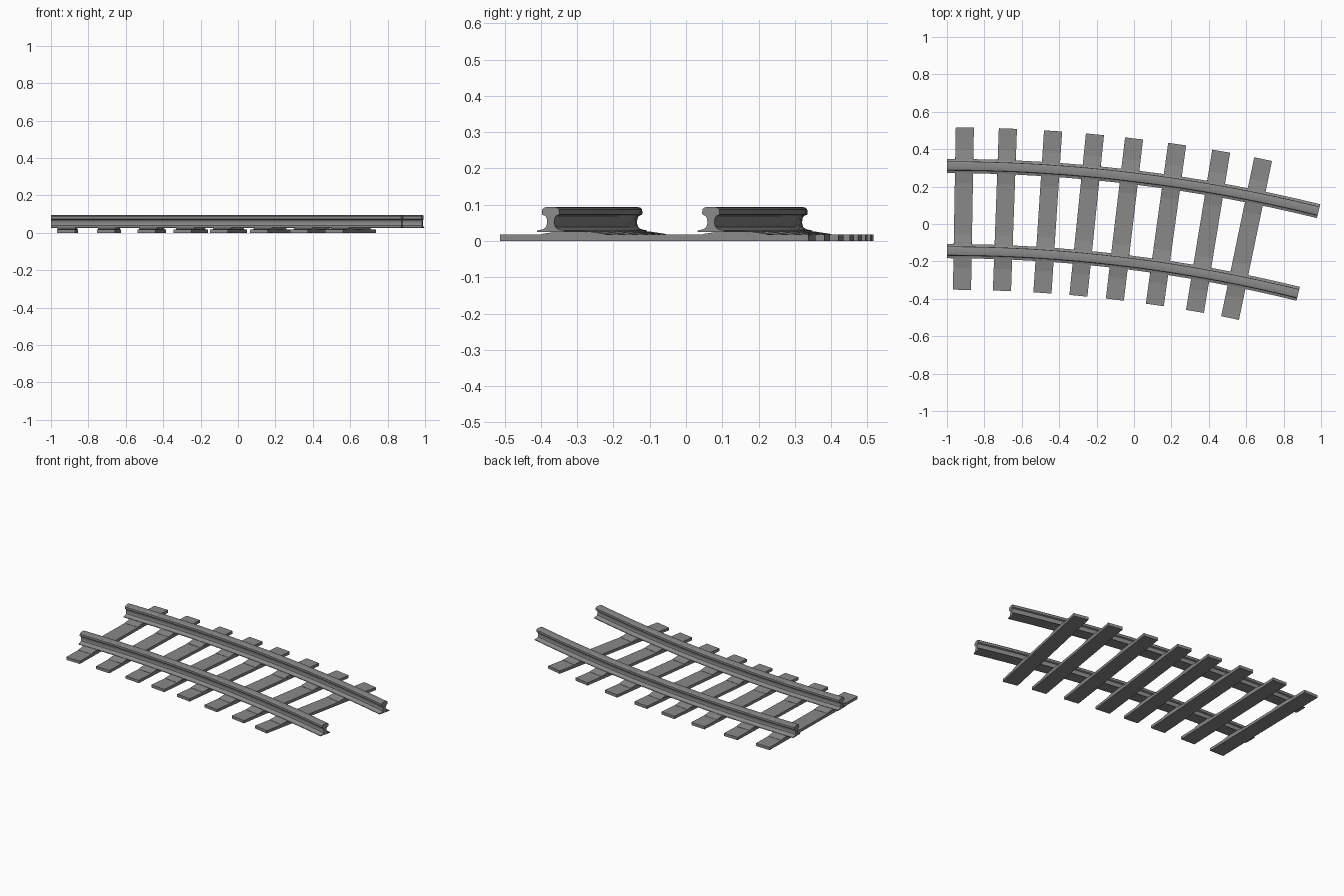
import bpy, bmesh, math
from mathutils import Vector

cube = bpy.data.objects.get("Cube")
if cube:
    bpy.data.objects.remove(cube)

# Track geometry: everything follows concentric arcs about one centre
CX, CY = -1.0, -7.99
R_OUTER, R_INNER = 8.3, 7.845
R_MID = (R_OUTER + R_INNER) / 2
SWEEP = math.radians(13.85)
STEPS = 16

steel = bpy.data.materials.new("track grey")
steel.use_nodes = True
grey = (0.25, 0.25, 0.25, 1)
steel.diffuse_color = grey
steel.node_tree.nodes["Principled BSDF"].inputs["Base Color"].default_value = grey


def on_arc(radius, angle, z=0.0):
    return Vector((CX + radius * math.sin(angle), CY + radius * math.cos(angle), z))


def finish(name, bm, smooth=False):
    bmesh.ops.recalc_face_normals(bm, faces=bm.faces)
    mesh = bpy.data.meshes.new(name)
    bm.to_mesh(mesh)
    bm.free()
    mesh.materials.append(steel)
    obj = bpy.data.objects.new(name, mesh)
    bpy.context.collection.objects.link(obj)
    if smooth:
        bpy.ops.object.select_all(action='DESELECT')
        obj.select_set(True)
        bpy.context.view_layer.objects.active = obj
        bpy.ops.object.shade_smooth_by_angle(angle=math.radians(30))
    return obj


def loft(name, rings, smooth=False):
    """Skin a row of equal closed rings and cap both ends."""
    bm = bmesh.new()
    rows = [[bm.verts.new(p) for p in ring] for ring in rings]
    n = len(rows[0])
    for a, b in zip(rows, rows[1:]):
        for i in range(n):
            j = (i + 1) % n
            bm.faces.new((a[i], a[j], b[j], b[i]))
    bm.faces.new(rows[0])
    bm.faces.new(rows[-1])
    return finish(name, bm, smooth)


# Rails: half profile (offset, height) mirrored, then swept along the arc
half = [(0.038, 0.025), (0.038, 0.029), (0.020, 0.033), (0.013, 0.039),
        (0.010, 0.050), (0.011, 0.062), (0.015, 0.069), (0.024, 0.073),
        (0.025, 0.077), (0.024, 0.087), (0.019, 0.092), (0.010, 0.094)]
profile = half + [(-x, z) for x, z in reversed(half)]

for name, radius in (("outer_rail", R_OUTER), ("inner_rail", R_INNER)):
    rings = [[on_arc(radius + x, SWEEP * s / STEPS, z) for x, z in profile]
             for s in range(STEPS + 1)]
    loft(name, rings, True)

# Sleepers: (middle x, tilt in degrees), each with two sloping rail plates
sleepers = [(-0.912, 1.0), (-0.69, 2.1), (-0.461, 3.75), (-0.253, 5.85),
            (-0.051, 6.8), (0.171, 7.9), (0.396, 9.3), (0.602, 11.75)]
LENGTH, WIDTH, TOP = 0.868, 0.097, 0.018
plate = [(-0.09, 0.012), (0.09, 0.012), (0.09, 0.0195),
         (0.04, 0.027), (-0.04, 0.027), (-0.09, 0.0195)]

for number, (x, tilt) in enumerate(sleepers, 1):
    mid = on_arc(R_MID, math.asin((x - CX) / R_MID))
    t = math.radians(tilt)
    along = Vector((math.sin(t), math.cos(t), 0))
    across = Vector((math.cos(t), -math.sin(t), 0))

    def bar(name, shape, shift, width):
        loft(name, [[mid + along * (shift + u) + across * side * width / 2
                     + Vector((0, 0, z)) for u, z in shape] for side in (-1, 1)])

    h = LENGTH / 2
    bar(f"sleeper_{number}", [(-h, 0), (h, 0), (h, TOP), (-h, TOP)], 0, WIDTH)
    for label, sign in (("outer", 1), ("inner", -1)):
        bar(f"{label}_rail_plate_{number}", plate,
            sign * (R_OUTER - R_INNER) / 2, WIDTH - 0.002)
